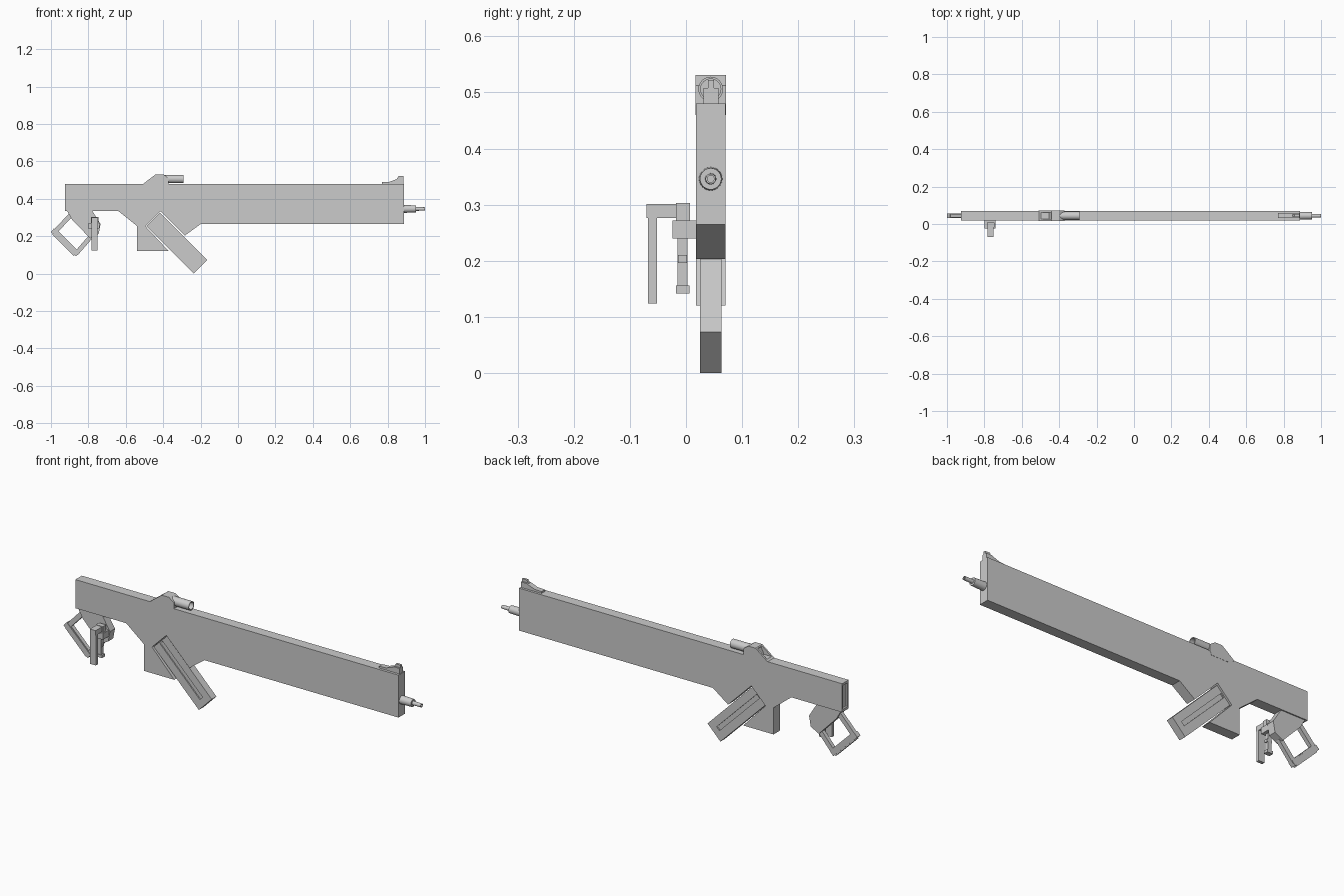
import bpy, bmesh, math
from mathutils import Vector

if "Cube" in bpy.data.objects:
    bpy.data.objects.remove(bpy.data.objects["Cube"])

YC = 0.044  # centre plane of the main body


def prism(name, pts, y0, y1):
    """Extrude an x/z outline from y0 to y1."""
    bm = bmesh.new()
    face = bm.faces.new([bm.verts.new((x, y0, z)) for x, z in pts])
    ext = bmesh.ops.extrude_face_region(bm, geom=[face])
    bmesh.ops.translate(bm, vec=(0, y1 - y0, 0),
                        verts=[v for v in ext["geom"] if isinstance(v, bmesh.types.BMVert)])
    bmesh.ops.recalc_face_normals(bm, faces=bm.faces)
    me = bpy.data.meshes.new(name)
    bm.to_mesh(me)
    bm.free()
    ob = bpy.data.objects.new(name, me)
    bpy.context.collection.objects.link(ob)
    return ob


def box(name, x0, x1, y0, y1, z0, z1):
    return prism(name, [(x0, z0), (x1, z0), (x1, z1), (x0, z1)], y0, y1)


def bar(name, a, b, width, y0, y1):
    """Rectangular bar between two x/z points."""
    a, b = Vector(a), Vector(b)
    d = (b - a).normalized() * width / 2
    n = Vector((-d.y, d.x))
    return prism(name, [a + n, a - n, b - n, b + n], y0, y1)


def lathe_x(name, y, z, profile, sides=32):
    """Spin (x, radius) points about an axis parallel to x."""
    bm = bmesh.new()
    rings = [[bm.verts.new((x, y + r * math.cos(2 * math.pi * i / sides),
                            z + r * math.sin(2 * math.pi * i / sides)))
              for i in range(sides)] for x, r in profile]
    for r0, r1 in zip(rings, rings[1:]):
        for i in range(sides):
            j = (i + 1) % sides
            bm.faces.new((r0[i], r0[j], r1[j], r1[i]))
    bm.faces.new(rings[0])
    bm.faces.new(rings[-1])
    bmesh.ops.recalc_face_normals(bm, faces=bm.faces)
    me = bpy.data.meshes.new(name)
    bm.to_mesh(me)
    bm.free()
    ob = bpy.data.objects.new(name, me)
    bpy.context.collection.objects.link(ob)
    bpy.ops.object.select_all(action="DESELECT")
    ob.select_set(True)
    bpy.context.view_layer.objects.active = ob
    bpy.ops.object.shade_smooth_by_angle(angle=math.radians(35))
    return ob


def cut(target, cutter):
    cutter.hide_render = True
    cutter.hide_set(True)
    cutter.display_type = "WIRE"
    mod = target.modifiers.new("cut", "BOOLEAN")
    mod.operation = "DIFFERENCE"
    mod.solver = "EXACT"
    mod.object = cutter
    bpy.ops.object.select_all(action="DESELECT")
    bpy.context.view_layer.objects.active = target
    target.select_set(True)
    bpy.ops.object.modifier_apply(modifier="cut")
    bpy.data.objects.remove(cutter, do_unlink=True)


# long slab body, with the slanted slot for the insert
body = prism("body", [(-0.925, 0.48), (0.888, 0.48), (0.888, 0.265), (-0.2, 0.265),
                      (-0.285, 0.203), (-0.415, 0.333), (-0.495, 0.253), (-0.37, 0.12),
                      (-0.54, 0.12), (-0.54, 0.255), (-0.64, 0.335), (-0.925, 0.335)],
             0.018, 0.07)
cut(body, box("rear_recess", -0.95, -0.915, 0.026, 0.062, 0.348, 0.468))

# slanted insert with a groove down both faces
insert = prism("slanted_insert", [(-0.165, 0.073), (-0.237, 0.0), (-0.49, 0.253),
                                  (-0.417, 0.326)], 0.025, 0.063)
for y0, y1 in ((0.0, 0.031), (0.057, 0.09)):
    cut(insert, bar("groove", (-0.448, 0.286), (-0.224, 0.062), 0.022, y0, y1))

# top mount with a hollow back and a tube
mount = prism("top_mount", [(-0.51, 0.478), (-0.44, 0.531), (-0.40, 0.531), (-0.372, 0.512),
                            (-0.372, 0.478), (-0.38, 0.46), (-0.47, 0.46)], 0.017, 0.071)
cut(mount, prism("mount_hollow", [(-0.52, 0.487), (-0.455, 0.487), (-0.44, 0.521),
                                  (-0.46, 0.55), (-0.52, 0.55)], 0.026, 0.062))
lathe_x("top_tube", YC, 0.506, [(-0.41, 0.022), (-0.292, 0.022), (-0.292, 0.018), (-0.37, 0.018)])

# front post: wide stepped base, narrow blade
prism("front_post_base", [(0.77, 0.478), (0.77, 0.489), (0.81, 0.491), (0.855, 0.508),
                          (0.885, 0.508), (0.885, 0.478)], 0.031, 0.058)
prism("front_post_blade", [(0.845, 0.5), (0.858, 0.522), (0.885, 0.522), (0.885, 0.5)],
      0.039, 0.05)

# stepped nozzle
lathe_x("nozzle", YC, 0.346, [(0.88, 0.021), (0.952, 0.019), (0.952, 0.01), (1.0, 0.009),
                              (1.0, 0.006), (0.97, 0.006)])

# rear grip: solid block plus a three-bar open frame
prism("grip_block", [(-0.915, 0.337), (-0.78, 0.337), (-0.735, 0.265), (-0.745, 0.212),
                     (-0.79, 0.188), (-0.888, 0.29)], YC - 0.02, YC + 0.02)
corners = [(-0.893, 0.315), (-0.98, 0.222), (-0.865, 0.108), (-0.785, 0.2)]
for i, w in enumerate((0.024, 0.036, 0.024)):
    bar(f"grip_frame_bar_{i + 1}", corners[i], corners[i + 1], w, YC - 0.01, YC + 0.01)
bar("grip_frame_end", (-0.992, 0.233), (-0.857, 0.102), 0.026, YC - 0.013, YC + 0.013)

# side bracket carrying the hanging lever
box("bracket_block", -0.80, -0.74, -0.024, 0.026, 0.24, 0.272)
box("bracket_riser", -0.785, -0.745, -0.018, 0.007, 0.27, 0.303)
box("lever_arm", -0.782, -0.75, -0.07, -0.016, 0.276, 0.301)
box("hanging_lever", -0.782, -0.75, -0.068, -0.052, 0.124, 0.29)

# inner strut with collar and foot
box("inner_strut", -0.775, -0.757, -0.015, 0.003, 0.15, 0.245)
box("strut_collar", -0.78, -0.752, -0.014, 0.002, 0.196, 0.21)
box("strut_foot", -0.782, -0.75, -0.018, 0.006, 0.142, 0.156)
